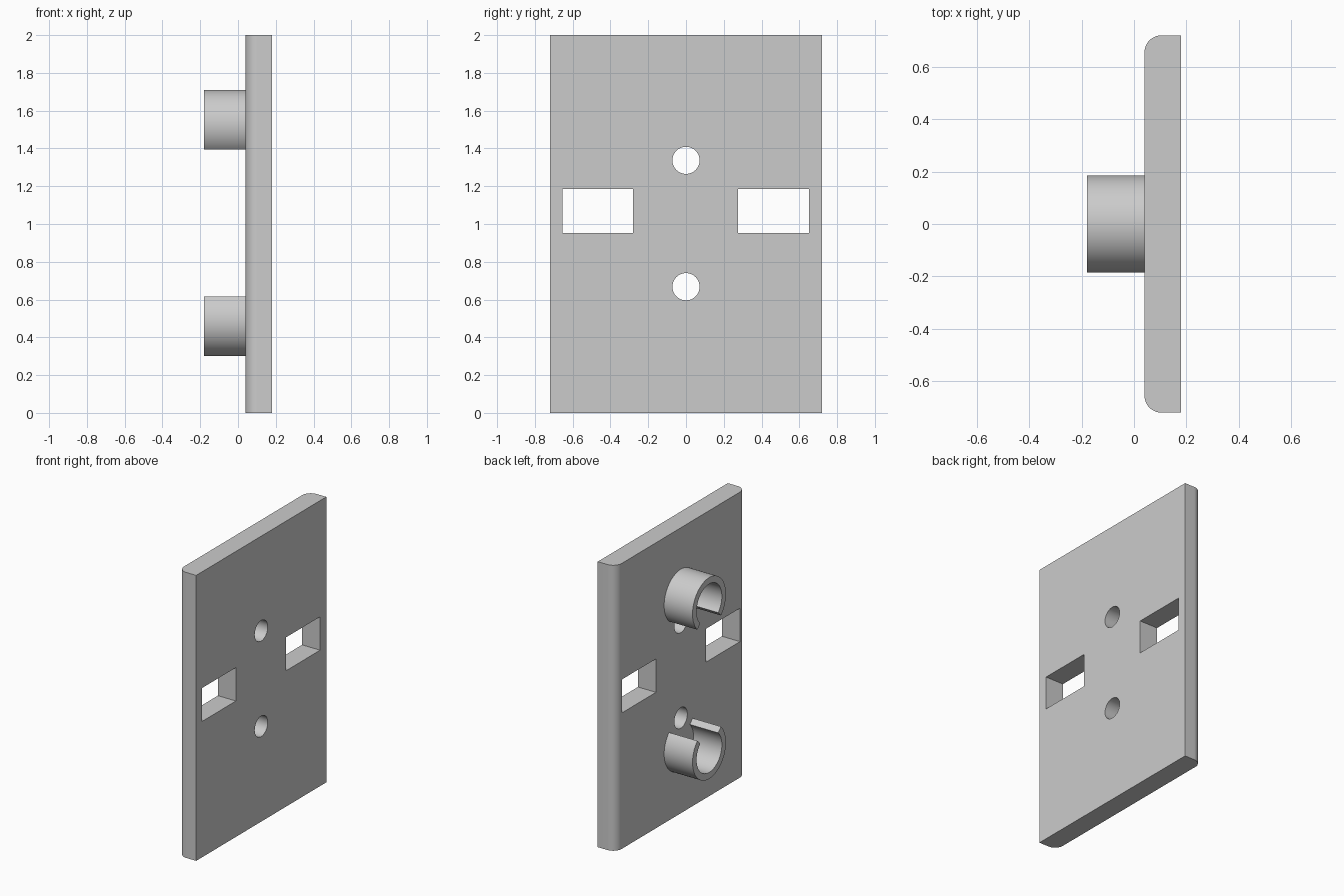
import bpy, bmesh
from math import sin, cos, pi, radians
from mathutils import Vector

cube = bpy.data.objects.get("Cube")
if cube:
    bpy.data.objects.remove(cube, do_unlink=True)

grey = bpy.data.materials.new("light_grey")
grey.use_nodes = True
COLOUR = (0.6, 0.6, 0.6, 1)
grey.diffuse_color = COLOUR
grey.node_tree.nodes["Principled BSDF"].inputs["Base Color"].default_value = COLOUR

FACE_X, REAR_X, TIP_X = 0.04, 0.18, -0.18
HALF_W, HEIGHT, CORNER = 0.72, 2.0, 0.065


def prism(name, outline, offset):
    """Extrude a closed outline of 3D points along an offset."""
    bm = bmesh.new()
    base = bm.faces.new([bm.verts.new(p) for p in outline])
    result = bmesh.ops.extrude_face_region(bm, geom=[base], use_keep_orig=True)
    moved = [v for v in result["geom"] if isinstance(v, bmesh.types.BMVert)]
    bmesh.ops.translate(bm, verts=moved, vec=Vector(offset))
    bmesh.ops.recalc_face_normals(bm, faces=bm.faces)
    mesh = bpy.data.meshes.new(name)
    bm.to_mesh(mesh)
    bm.free()
    obj = bpy.data.objects.new(name, mesh)
    bpy.context.collection.objects.link(obj)
    mesh.materials.append(grey)
    return obj


def activate(obj):
    bpy.ops.object.select_all(action="DESELECT")
    obj.select_set(True)
    bpy.context.view_layer.objects.active = obj


def arc(radius, start, end, steps):
    """Points (y, z) along an arc about the origin."""
    angles = [start + (end - start) * i / steps for i in range(steps + 1)]
    return [(radius * cos(a), radius * sin(a)) for a in angles]


# Wall plate with two rounded upright edges
inset = HALF_W - CORNER
rounded = [(FACE_X + CORNER - s, inset + c) for c, s in arc(CORNER, pi / 2, 0, 12)]
rounded = [(FACE_X + CORNER - c, inset + s) for c, s in arc(CORNER, pi / 2, 0, 12)]
half = [(REAR_X, HALF_W)] + rounded
outline = half + [(x, -y) for x, y in reversed(half)]
plate = prism("wall_plate", [(x, y, 0) for x, y in outline], (0, 0, HEIGHT))

# Openings: two screw holes and two rectangular slots
THROUGH = (0.5, 0, 0)
cutters = []
for z in (0.668, 1.337):
    circle = arc(0.072, 0, 2 * pi, 48)[:-1]
    cutters.append(prism("hole_cutter", [(-0.1, y, z + h) for y, h in circle], THROUGH))
for y0, y1 in ((-0.655, -0.28), (0.275, 0.652)):
    corners = [(y0, 0.952), (y1, 0.952), (y1, 1.186), (y0, 1.186)]
    cutters.append(prism("slot_cutter", [(-0.1, y, z) for y, z in corners], THROUGH))

activate(plate)
for cutter in cutters:
    cutter.hide_render = True
    mod = plate.modifiers.new("opening", "BOOLEAN")
    mod.operation = "DIFFERENCE"
    mod.solver = "EXACT"
    mod.object = cutter
    bpy.ops.object.modifier_apply(modifier=mod.name)
for cutter in cutters:
    bpy.data.objects.remove(cutter, do_unlink=True)

# Open ring clips, each with a quarter gap facing the middle of the plate
clips = []
for name, z, gap in (("lower_clip", 0.485, 90), ("upper_clip", 1.525, 270)):
    start, end = radians(gap + 45), radians(gap + 315)
    section = arc(0.185, start, end, 54) + arc(0.14, end, start, 54)
    points = [(TIP_X, y, z + h) for y, h in section]
    clips.append(prism(name, points, (FACE_X - TIP_X + 0.002, 0, 0)))

for part in [plate] + clips:
    activate(part)
    bpy.ops.object.shade_smooth_by_angle(angle=radians(30))
